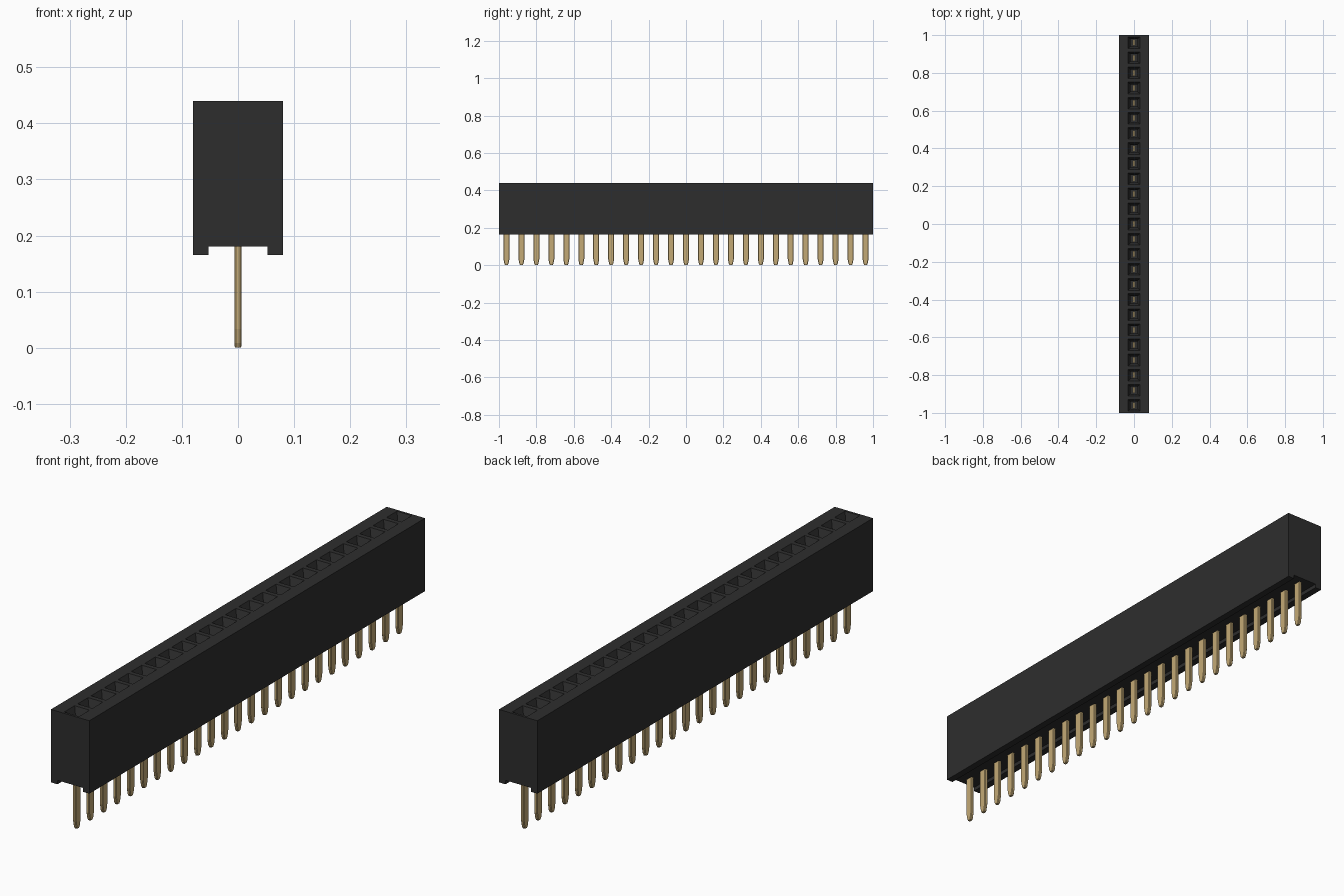
import bpy
import bmesh

cube = bpy.data.objects.get("Cube")
if cube:
    bpy.data.objects.remove(cube, do_unlink=True)

COUNT, PITCH = 25, 0.08
ROWS = [(i - (COUNT - 1) / 2) * PITCH for i in range(COUNT)]


def material(name, colour):
    mat = bpy.data.materials.new(name)
    mat.use_nodes = True
    mat.diffuse_color = colour
    mat.node_tree.nodes["Principled BSDF"].inputs["Base Color"].default_value = colour
    return mat


black = material("black plastic", (0.027, 0.027, 0.027, 1))
gold = material("gold metal", (0.55, 0.40, 0.18, 1))


def finish(bm, name, mat):
    bmesh.ops.recalc_face_normals(bm, faces=bm.faces)
    mesh = bpy.data.meshes.new(name)
    bm.to_mesh(mesh)
    bm.free()
    mesh.materials.append(mat)
    obj = bpy.data.objects.new(name, mesh)
    bpy.context.collection.objects.link(obj)
    return obj


def loft(bm, rings):
    """Skin a closed stack of matching rings."""
    loops = [[bm.verts.new(p) for p in ring] for ring in rings]
    for low, high in zip(loops, loops[1:]):
        for i in range(len(low)):
            j = (i + 1) % len(low)
            bm.faces.new((low[i], low[j], high[j], high[i]))
    bm.faces.new(loops[0][::-1])
    bm.faces.new(loops[-1])


def rectangle(hx, hy, y, z):
    return [(-hx, y - hy, z), (hx, y - hy, z), (hx, y + hy, z), (-hx, y + hy, z)]


def octagon(hx, hy, y, z):
    c = min(hx, hy) * 0.4
    half = [(hx, -hy + c), (hx, hy - c), (hx - c, hy), (-hx + c, hy)]
    return [(px, y + py, z) for px, py in half + [(-a, -b) for a, b in half]]


# Housing: notched profile drawn along the row
profile = [(-0.08, 0.165), (-0.053, 0.165), (-0.053, 0.18), (0.053, 0.18),
           (0.053, 0.165), (0.08, 0.165), (0.08, 0.44), (-0.08, 0.44)]
bm = bmesh.new()
loft(bm, [[(x, y, z) for x, z in profile] for y in (-1, 1)])
housing = finish(bm, "housing", black)

# Sockets: funnel mouth above a square shaft, cut from the housing
bm = bmesh.new()
for y in ROWS:
    loft(bm, [rectangle(h, h, y, z) for h, z in
              ((0.019, 0.25), (0.019, 0.41), (0.031, 0.44), (0.035, 0.45))])
cutter = finish(bm, "socket_cutter", black)
cut = housing.modifiers.new("sockets", "BOOLEAN")
cut.operation = "DIFFERENCE"
cut.solver = "EXACT"
cut.object = cutter
bpy.context.view_layer.update()
cut_mesh = bpy.data.meshes.new_from_object(
    housing.evaluated_get(bpy.context.evaluated_depsgraph_get()))
housing.modifiers.clear()
housing.data = cut_mesh
bpy.data.objects.remove(cutter, do_unlink=True)

# Pins: flat blades with a tapered tip, rising into the sockets
for number, y in enumerate(ROWS, 1):
    bm = bmesh.new()
    loft(bm, [octagon(hx, hy, y, z) for hx, hy, z in
              ((0.0055, 0.007, 0), (0.0065, 0.011, 0.008),
               (0.0065, 0.016, 0.033), (0.0065, 0.016, 0.3))])
    finish(bm, f"pin_{number}", gold)
